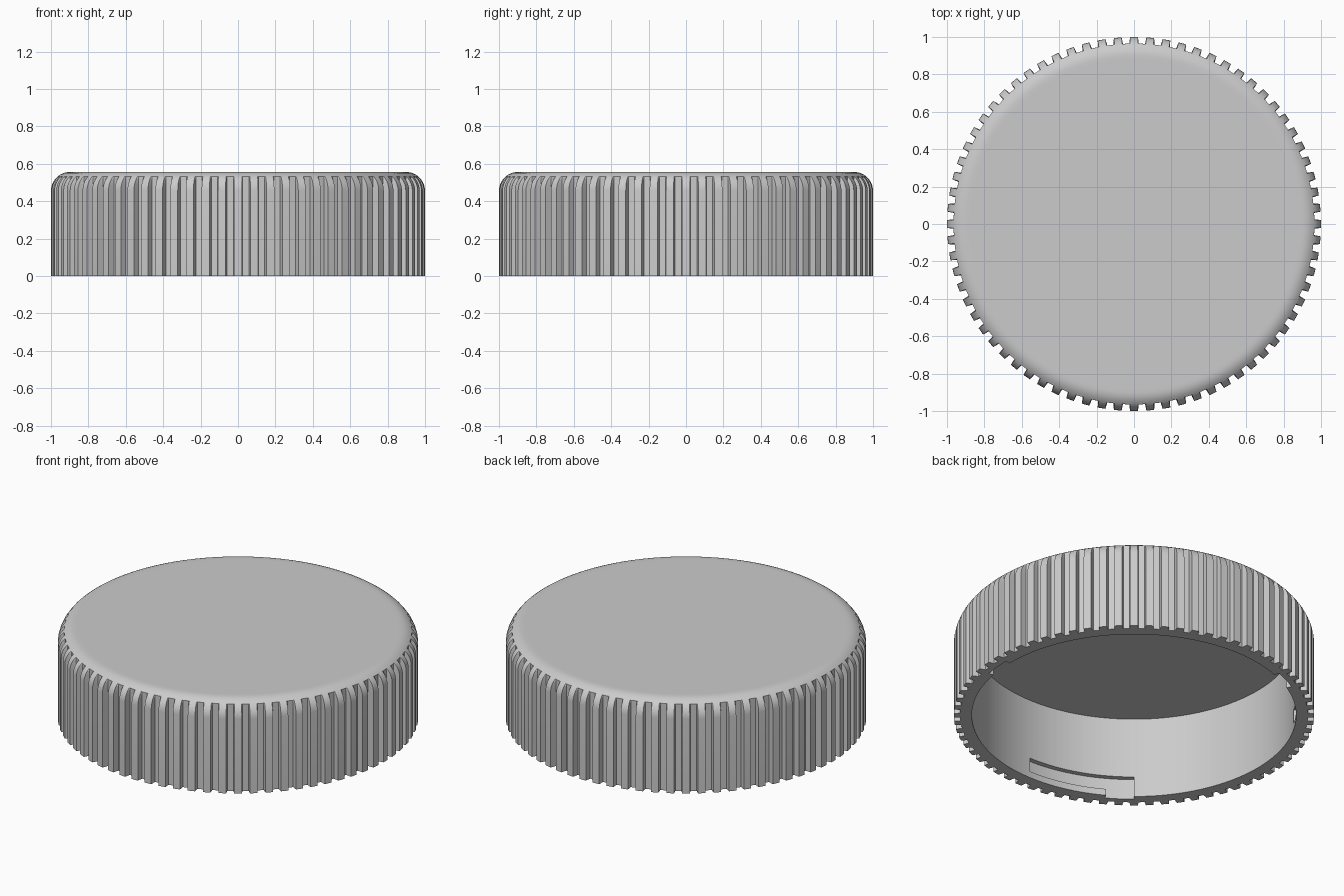
import bpy, bmesh
from math import sin, cos, radians

cube = bpy.data.objects.get("Cube")
if cube:
    bpy.data.objects.remove(cube, do_unlink=True)

TEETH = 72
ROOT = 0.965          # groove floor radius
BORE, DEPTH = 0.90, 0.495
HEIGHT, FILLET = 0.556, 0.10

grey = bpy.data.materials.new("light_grey_plastic")
grey.use_nodes = True
colour = (0.6, 0.6, 0.6, 1)
grey.diffuse_color = colour
grey.node_tree.nodes["Principled BSDF"].inputs["Base Color"].default_value = colour


def make_object(name, bm):
    bmesh.ops.recalc_face_normals(bm, faces=bm.faces)
    mesh = bpy.data.meshes.new(name)
    bm.to_mesh(mesh)
    bm.free()
    mesh.materials.append(grey)
    obj = bpy.data.objects.new(name, mesh)
    bpy.context.collection.objects.link(obj)
    return obj


def polar(r, a, z):
    return (r * cos(radians(a)), r * sin(radians(a)), z)


# Rim columns: two tooth tip edges, then two groove floor edges, per tooth
pitch = 360 / TEETH
columns = []
for i in range(TEETH):
    for offset, in_groove in ((-1.2, False), (1.2, False), (1.5, True), (3.5, True)):
        columns.append((i * pitch + offset, in_groove))

# Cap profile from the ceiling down the bore, round the rim and over the top
profile = [(BORE, DEPTH), (BORE, 0), (1, 0)]
for t in (0, 10, 20, 30, 40, 49.5, 60, 70, 80, 90):
    profile.append((1 - FILLET + FILLET * cos(radians(t)),
                    HEIGHT - FILLET + FILLET * sin(radians(t))))
profile.append((0.88, HEIGHT))

bm = bmesh.new()
rings = []
for level, (r, z) in enumerate(profile):
    rings.append([bm.verts.new(polar(min(r, ROOT) if groove else r, a, z))
                  for a, groove in columns])
n = len(columns)
for low, high in zip(rings, rings[1:]):
    for i in range(n):
        j = (i + 1) % n
        bm.faces.new((low[i], low[j], high[j], high[i]))
bm.faces.new(rings[0])
bm.faces.new(rings[-1])
cap = make_object("ribbed_cap", bm)

# Three L-shaped locking slots: an entry open at the rim, then a sideways run
bm = bmesh.new()
STEP = 2
for start in (110, 230, 350):
    cells = []
    for k in range(20):
        a, b = start + k * STEP, start + (k + 1) * STEP
        for z0, z1 in ((-0.03, 0.04), (0.04, 0.125)):
            if z0 < 0 and k >= 5:
                continue
            cells.append(bm.faces.new([bm.verts.new(polar(0.93, *p)) for p in
                                       ((a, z0), (b, z0), (b, z1), (a, z1))]))
bmesh.ops.remove_doubles(bm, verts=bm.verts, dist=0.0001)
result = bmesh.ops.extrude_face_region(bm, geom=bm.faces[:], use_keep_orig=True)
for v in result["geom"]:
    if isinstance(v, bmesh.types.BMVert):
        v.co.x *= 0.85 / 0.93
        v.co.y *= 0.85 / 0.93
cutter = make_object("slot_cutter", bm)
cutter.hide_render = True

# Cut the slots, then smooth the rounded surfaces only
bpy.ops.object.select_all(action="DESELECT")
cap.select_set(True)
bpy.context.view_layer.objects.active = cap
cut = cap.modifiers.new("slots", "BOOLEAN")
cut.operation = "DIFFERENCE"
cut.solver = "EXACT"
cut.object = cutter
bpy.ops.object.modifier_apply(modifier=cut.name)
bpy.data.objects.remove(cutter, do_unlink=True)
bpy.ops.object.shade_smooth_by_angle(angle=radians(25))
